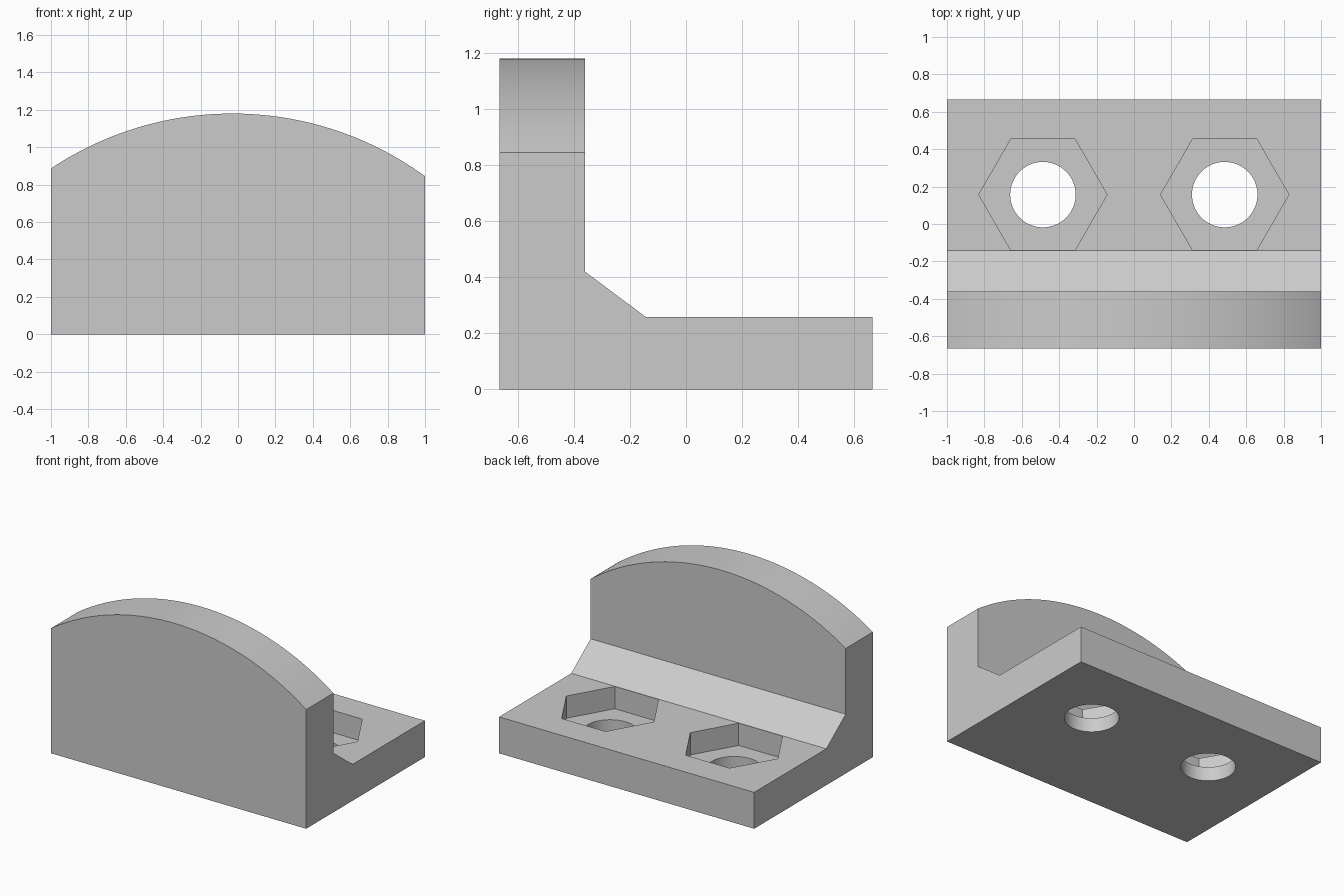
import bpy, bmesh, math
from mathutils import Vector

cube = bpy.data.objects.get("Cube")
if cube:
    bpy.data.objects.remove(cube, do_unlink=True)

grey = bpy.data.materials.new("plain_grey")
grey.use_nodes = True
grey.diffuse_color = (0.6, 0.6, 0.6, 1)
grey.node_tree.nodes["Principled BSDF"].inputs["Base Color"].default_value = (0.6, 0.6, 0.6, 1)


def prism(name, points, offset):
    """Extrude a closed 3D outline along an offset vector."""
    bm = bmesh.new()
    face = bm.faces.new([bm.verts.new(p) for p in points])
    moved = bmesh.ops.extrude_face_region(bm, geom=[face])["geom"]
    verts = [v for v in moved if isinstance(v, bmesh.types.BMVert)]
    bmesh.ops.translate(bm, vec=Vector(offset), verts=verts)
    bmesh.ops.recalc_face_normals(bm, faces=bm.faces)
    mesh = bpy.data.meshes.new(name)
    bm.to_mesh(mesh)
    bm.free()
    mesh.materials.append(grey)
    obj = bpy.data.objects.new(name, mesh)
    bpy.context.collection.objects.link(obj)
    return obj


def circle(x, y, z, radius, sides):
    return [(x + radius * math.cos(math.tau * i / sides),
             y + radius * math.sin(math.tau * i / sides), z) for i in range(sides)]


def apply_boolean(target, cutter, operation):
    cutter.hide_render = True
    mod = target.modifiers.new(cutter.name, "BOOLEAN")
    mod.operation, mod.solver, mod.object = operation, "EXACT", cutter
    bpy.context.view_layer.objects.active = target
    bpy.ops.object.modifier_apply(modifier=mod.name)
    bpy.data.objects.remove(cutter, do_unlink=True)


# Upright wall, sloped fillet and base plate as one side profile
BASE_TOP = 0.258
profile = [(-0.665, 0), (0.665, 0), (0.665, BASE_TOP), (-0.143, BASE_TOP),
           (-0.36, 0.42), (-0.36, 1.3), (-0.665, 1.3)]
bracket = prism("angle_bracket", [(-1, y, z) for y, z in profile], (2, 0, 0))

# Arched top edge, its crown slightly off centre
RADIUS, CROWN_X, CENTRE_Z, STEPS = 1.75, -0.03, -0.57, 64
outline = [(-1.2, -1, -0.2), (1.2, -1, -0.2)]
for i in range(STEPS + 1):
    x = 1.2 - 2.4 * i / STEPS
    outline.append((x, -1, CENTRE_Z + math.sqrt(RADIUS ** 2 - (x - CROWN_X) ** 2)))
apply_boolean(bracket, prism("arch_cutter", outline, (0, 2, 0)), "INTERSECT")

# Hexagonal nut pockets with round bolt holes
for x in (-0.487, 0.485):
    pocket = prism("nut_pocket_cutter", circle(x, 0.157, 0.1, 0.343, 6), (0, 0, 0.4))
    apply_boolean(bracket, pocket, "DIFFERENCE")
    hole = prism("bolt_hole_cutter", circle(x, 0.157, -0.2, 0.175, 64), (0, 0, 0.6))
    apply_boolean(bracket, hole, "DIFFERENCE")

# Smooth curved faces, keep corners sharp
bpy.ops.object.select_all(action="DESELECT")
bracket.select_set(True)
bpy.context.view_layer.objects.active = bracket
bpy.ops.object.shade_smooth_by_angle(angle=math.radians(20))
